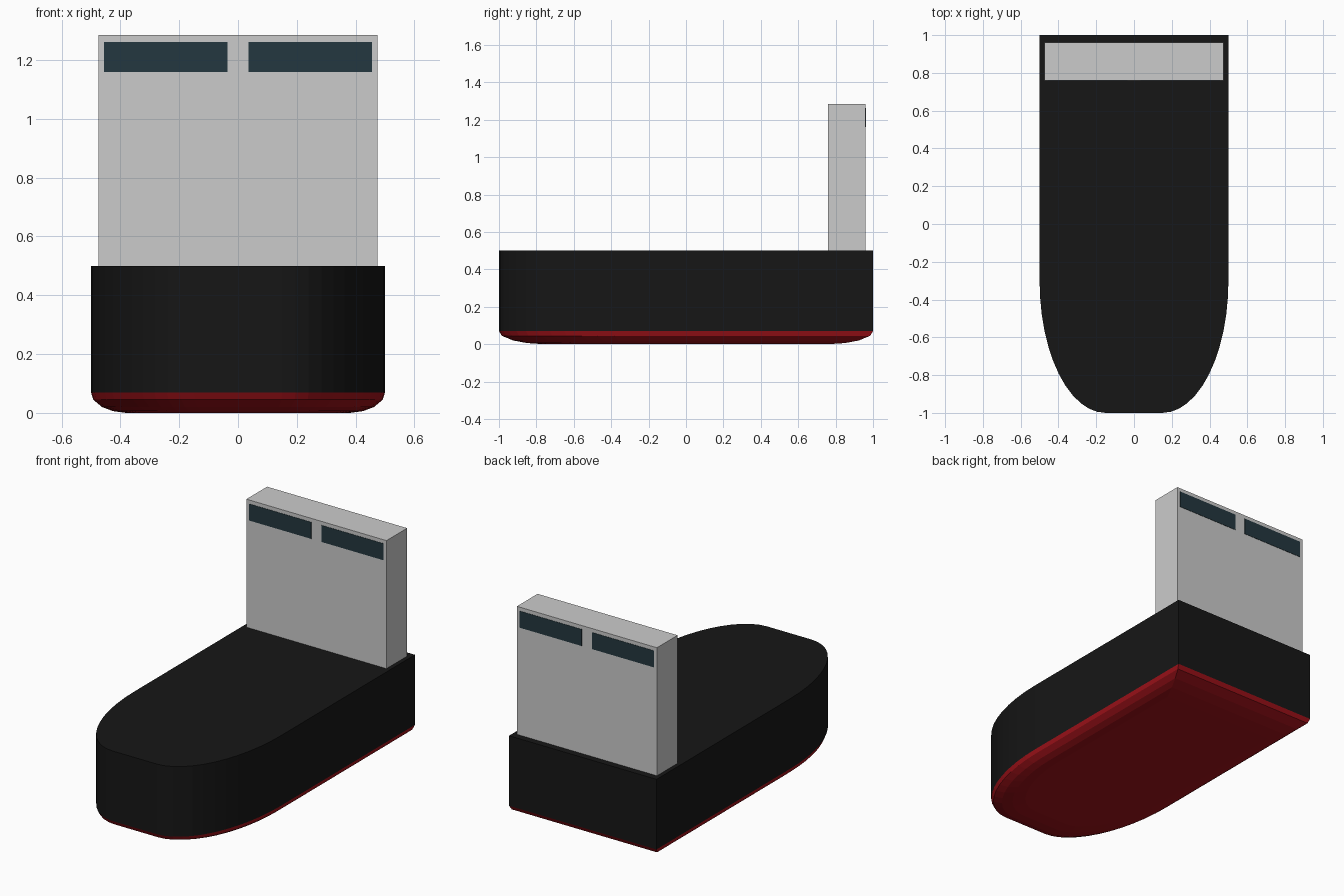
import bpy, bmesh
from math import sin, cos, pi

if "Cube" in bpy.data.objects:
    bpy.data.objects.remove(bpy.data.objects["Cube"])


def paint(obj, name, rgb):
    mat = bpy.data.materials.get(name) or bpy.data.materials.new(name)
    mat.diffuse_color = (*rgb, 1)
    mat.use_nodes = True
    mat.node_tree.nodes["Principled BSDF"].inputs["Base Color"].default_value = mat.diffuse_color
    obj.data.materials.append(mat)


def outline():
    # Square stern, straight sides, elliptical bow with a short flat nose
    n = 12
    right = [(0.15 + 0.35 * cos(pi / 2 * i / n), -0.3 - 0.7 * sin(pi / 2 * i / n))
             for i in range(n + 1)]
    right = [(0.5, 1.0)] + right
    return right + [(-x, y) for x, y in reversed(right)]


def loft(name, rings):
    # Stack scaled copies of the outline: rings are (z, scale), bottom to top
    bm = bmesh.new()
    loops = [[bm.verts.new((x * s, y * s, z)) for x, y in outline()] for z, s in rings]
    for low, high in zip(loops, loops[1:]):
        for i in range(len(low)):
            j = (i + 1) % len(low)
            bm.faces.new((low[i], low[j], high[j], high[i]))
    bm.faces.new(loops[0])
    bm.faces.new(loops[-1])
    bmesh.ops.recalc_face_normals(bm, faces=bm.faces)
    mesh = bpy.data.meshes.new(name)
    bm.to_mesh(mesh)
    bm.free()
    obj = bpy.data.objects.new(name, mesh)
    bpy.context.collection.objects.link(obj)
    return obj


def box(name, lo, hi):
    bpy.ops.mesh.primitive_cube_add(size=1, location=[(a + b) / 2 for a, b in zip(lo, hi)])
    obj = bpy.context.object
    obj.name = name
    obj.scale = [b - a for a, b in zip(lo, hi)]
    bpy.ops.object.transform_apply(location=False, rotation=False, scale=True)
    return obj


# Hull: black sides and deck above a red rounded bottom
paint(loft("hull", [(0.07, 1), (0.5, 1)]), "black_paint", (0.008, 0.008, 0.008))
paint(loft("hull_bottom", [(0, 0.76), (0.006, 0.85), (0.02, 0.925), (0.045, 0.985), (0.07, 1)]),
      "red_paint", (0.36, 0.006, 0.01))

# Cabin block at the stern
box("cabin", (-0.475, 0.76, 0.5), (0.475, 0.96, 1.285))

# Window panes, a pair on the front and on the back of the cabin
for face, y in (("front", 0.76), ("back", 0.96)):
    for side, x in (("left", -0.245), ("right", 0.245)):
        pane = box(f"{face}_{side}_window", (x - 0.21, y - 0.002, 1.16), (x + 0.21, y + 0.002, 1.262))
        paint(pane, "dark_glass", (0.017, 0.038, 0.05))
